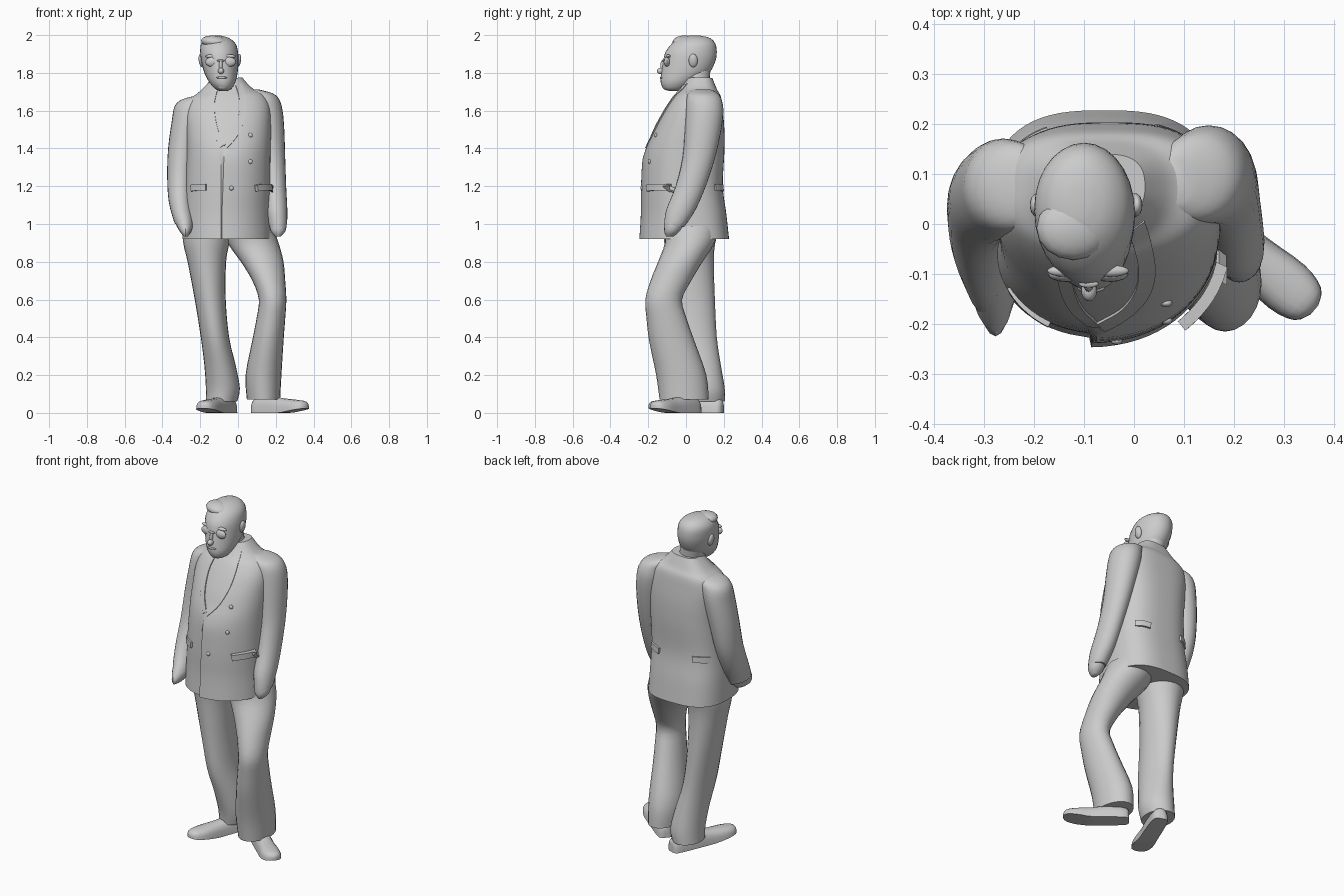
import bpy, bmesh, math
from mathutils import Vector
from mathutils.bvhtree import BVHTree

old = bpy.data.objects.get("Cube")
if old:
    bpy.data.objects.remove(old, do_unlink=True)

grey = bpy.data.materials.new("plain grey")
grey.use_nodes = True
grey.diffuse_color = (0.6, 0.6, 0.6, 1)
grey.node_tree.nodes["Principled BSDF"].inputs["Base Color"].default_value = (0.6, 0.6, 0.6, 1)


def finish(name, bm, angle=40):
    bmesh.ops.recalc_face_normals(bm, faces=bm.faces)
    mesh = bpy.data.meshes.new(name)
    bm.to_mesh(mesh)
    bm.free()
    mesh.materials.append(grey)
    obj = bpy.data.objects.new(name, mesh)
    bpy.context.collection.objects.link(obj)
    bpy.ops.object.select_all(action='DESELECT')
    obj.select_set(True)
    bpy.context.view_layer.objects.active = obj
    bpy.ops.object.shade_smooth_by_angle(angle=math.radians(angle))
    return obj


def smooth_rows(rows, steps):
    """Catmull-Rom interpolation through rows of numbers."""
    out = []
    for i in range(len(rows) - 1):
        a, b, c, d = rows[max(i - 1, 0)], rows[i], rows[i + 1], rows[min(i + 2, len(rows) - 1)]
        for s in range(steps):
            t = s / steps
            out.append([q + t * (r - p) / 2 + t * t * (p - 2.5 * q + 2 * r - e / 2)
                        + t ** 3 * (1.5 * (q - r) + (e - p) / 2)
                        for p, q, r, e in zip(a, b, c, d)])
    return out + [list(rows[-1])]


def skin(rings):
    """Join rings of points into a closed body."""
    bm = bmesh.new()
    loops = [[bm.verts.new(p) for p in ring] for ring in rings]
    n = len(loops[0])
    for low, high in zip(loops, loops[1:]):
        for i in range(n):
            j = (i + 1) % n
            bm.faces.new((low[i], low[j], high[j], high[i]))
    bm.faces.new(loops[0])
    bm.faces.new(loops[-1])
    return bm


def power(v, e):
    return math.copysign(abs(v) ** e, v)


def stack(rows, sides=24, steps=3, front=2.0, back=2.0):
    """Body from level sections: height, centre x, centre y, radius x, radius y."""
    rings = []
    for z, cx, cy, rx, ry in smooth_rows(rows, steps):
        ring = []
        for i in range(sides):
            a = math.tau * i / sides
            e = 2 / (back if i < sides / 2 else front)
            ring.append((cx + max(rx, .004) * power(math.cos(a), e),
                         cy + max(ry, .004) * power(math.sin(a), e), z))
        rings.append(ring)
    return skin(rings)


def blob(name, place, size, turn=0.0):
    bm = bmesh.new()
    bmesh.ops.create_uvsphere(bm, u_segments=16, v_segments=10, radius=1)
    bmesh.ops.scale(bm, vec=size, verts=bm.verts)
    obj = finish(name, bm)
    obj.location = place
    obj.rotation_euler.y = turn
    return obj


# Jacket body: sloping shoulders, overlapping front panel with a straight edge
jacket = stack([(.92, -.06, 0, .235, .228), (1.05, -.06, -.003, .23, .217), (1.2, -.055, -.012, .225, .207),
                (1.38, -.05, -.002, .222, .205), (1.5, -.05, .018, .225, .185), (1.6, -.055, .04, .225, .155),
                (1.67, -.06, .058, .2, .127), (1.71, -.065, .065, .14, .1),
                (1.77, -.06, .072, .082, .068)], sides=72, steps=5, front=2.2, back=2.8)
for i, v in enumerate(jacket.verts):
    x, y, z = v.co
    column = i % 72
    if z < 1.42 and column == 52:
        v.co.x, v.co.y = -.09, y - .003
    if column >= 53 and y < -.06:
        v.co.y -= .02 * max(0, min(1, (.12 - x) / .2)) * max(0, min(1, (1.46 - z) / .12))
    v.co.z += .07 * (x + .06) * max(0, min(1, (z - 1.45) / .15))
surface = BVHTree.FromBMesh(jacket)
finish("jacket_body", jacket, 35)


def on_jacket(x, z, side):
    hit = surface.ray_cast(Vector((x, side, z)), Vector((0, -side, 0)))[0]
    return hit if hit else Vector((x, side * .1, z))


def strip(name, path, width, thick, side=-1):
    """Cloth strip laid on the jacket; side is -1 for front, 1 for back."""
    rows = smooth_rows(path, 5)
    bm = bmesh.new()
    pairs = []
    for i, (x, z) in enumerate(rows):
        p, q = rows[max(i - 1, 0)], rows[min(i + 1, len(rows) - 1)]
        along = Vector((q[0] - p[0], q[1] - p[1])).normalized() * width / 2
        pairs.append([bm.verts.new(on_jacket(x + k * along.y, z - k * along.x, side)) for k in (-1, 1)])
    for a, b in zip(pairs, pairs[1:]):
        bm.faces.new((a[0], a[1], b[1], b[0]))
    bmesh.ops.recalc_face_normals(bm, faces=bm.faces)
    bmesh.ops.solidify(bm, geom=bm.faces[:], thickness=thick)
    bmesh.ops.translate(bm, verts=bm.verts, vec=(0, side * thick / 2, 0))
    return finish(name, bm)


# Lapels, pocket flaps and buttons
strip("left_lapel", [(.005, 1.74), (.025, 1.66), (.02, 1.57), (-.015, 1.48), (-.07, 1.415)], .034, .012)
strip("right_lapel", [(-.125, 1.71), (-.14, 1.64), (-.135, 1.56), (-.115, 1.48), (-.08, 1.415)], .03, .012)
for name, x, side in (("front_left", .13, -1), ("front_right", -.212, -1),
                      ("back_left", .085, 1), ("back_right", -.215, 1)):
    strip(name + "_pocket_flap", [(x - .04, 1.19), (x, 1.195), (x + .04, 1.195)], .034, .024, side)
for i, (x, z) in enumerate([(-.035, 1.19), (.065, 1.33), (.065, 1.47)]):
    blob(f"button_{i + 1}", on_jacket(x, z, -1), (.012, .008, .012))

# Sleeves flowing out of the shoulders, and hands
finish("left_sleeve", stack([(1.712, .08, .085, .03, .045), (1.692, .11, .09, .073, .078),
                             (1.66, .135, .095, .083, .093), (1.6, .15, .098, .086, .1),
                             (1.5, .165, .09, .08, .097), (1.35, .182, .068, .068, .086),
                             (1.2, .195, .025, .06, .08), (1.08, .203, -.025, .058, .078),
                             (1.01, .21, -.053, .05, .062), (.985, .211, -.063, .044, .054)]))
finish("left_hand", stack([(1.05, .208, -.04, .045, .055), (1.0, .212, -.062, .046, .052),
                           (.96, .212, -.075, .038, .04), (.935, .212, -.085, .015, .02)], sides=16))
finish("right_sleeve", stack([(1.678, -.2, .07, .03, .045), (1.66, -.225, .074, .07, .078),
                              (1.625, -.252, .075, .083, .093), (1.55, -.268, .07, .082, .1),
                              (1.4, -.293, .054, .077, .095), (1.25, -.306, .026, .069, .093),
                              (1.12, -.305, -.03, .062, .093), (1.03, -.29, -.085, .054, .093),
                              (1.0, -.286, -.1, .048, .09)]))
finish("right_hand", stack([(1.07, -.292, -.07, .048, .08), (1.0, -.282, -.112, .047, .09),
                            (.96, -.278, -.145, .03, .08), (.935, -.277, -.17, .012, .05)], sides=16))

# Trouser legs: one bent at the knee, one straight
finish("left_trouser_leg", stack([(.99, .05, .03, .13, .15), (.9, .08, .02, .135, .132), (.8, .128, -.03, .113, .118),
                                  (.7, .163, -.08, .087, .108), (.6, .183, -.118, .073, .097),
                                  (.5, .174, -.103, .076, .106), (.38, .158, -.075, .083, .12),
                                  (.2, .135, -.025, .095, .133), (.07, .135, -.01, .088, .13)]))
finish("right_trouser_leg", stack([(.99, -.165, .03, .125, .15), (.9, -.168, .02, .122, .135),
                                   (.8, -.165, .02, .102, .127), (.6, -.147, .028, .082, .125),
                                   (.4, -.122, .04, .075, .123), (.25, -.095, .07, .083, .115),
                                   (.13, -.08, .095, .09, .11), (.06, -.088, .1, .083, .105)]))


# Shoes: sections from heel to toe, with the toe curling up
def shoe(name, heel, toe):
    start, run = Vector(heel), Vector(toe) - Vector(heel)
    across = Vector((-run.y, run.x)).normalized()
    rings = []
    for t, w, h in smooth_rows([(0, .015, .055), (.05, .042, .075), (.3, .048, .09), (.55, .05, .078),
                                (.8, .056, .07), (.95, .042, .062), (1, .012, .045)], 3):
        ring = []
        for i in range(20):
            a = math.tau * i / 20
            p = start + run * t + across * w * power(math.cos(a), .8)
            lift = .06 * max(0, t - .6)
            ring.append((p.x, p.y, lift + (h - lift) * max(0, math.sin(a)) ** .7))
        rings.append(ring)
    finish(name, skin(rings))


shoe("left_shoe", (.085, .06), (.362, -.172))
shoe("right_shoe", (-.035, .195), (-.19, -.195))

# Neck and head
finish("neck", stack([(1.6, -.06, .05, .07, .07), (1.7, -.065, .045, .07, .075), (1.82, -.09, .05, .07, .08)]))
finish("shirt_collar", stack([(1.67, -.062, .04, .08, .08), (1.715, -.065, .045, .077, .08),
                              (1.738, -.068, .052, .073, .076)]))
finish("head", stack([(1.705, -.078, -.06, .02, .03), (1.715, -.078, -.06, .042, .058),
                      (1.75, -.083, -.04, .069, .094), (1.8, -.09, -.004, .088, .127),
                      (1.86, -.096, .017, .098, .138), (1.91, -.1, .027, .1, .136),
                      (1.955, -.104, .04, .091, .115), (1.985, -.108, .046, .06, .08),
                      (1.997, -.11, .046, .02, .03)], sides=28))

# Hair, ears and face
blob("hair_quiff", (-.122, -.008, 1.963), (.074, .064, .034), .12)
for name, x, tilt in (("left", .002, .15), ("right", -.194, -.15)):
    blob(name + "_ear", (x, .038, 1.865), (.014, .024, .036), tilt)
for name, x in (("left", -.048), ("right", -.136)):
    blob(name + "_lens", (x, -.1, 1.858), (.037, .016, .026))
    blob(name + "_brow", (x, -.094, 1.888), (.038, .012, .01))
blob("glasses_bridge", (-.091, -.12, 1.865), (.02, .008, .006))
blob("nose", (-.09, -.133, 1.81), (.016, .022, .017))
blob("nose_ridge", (-.091, -.122, 1.835), (.01, .014, .035))
blob("upper_lip", (-.086, -.128, 1.775), (.028, .01, .007))
blob("lower_lip", (-.085, -.125, 1.762), (.023, .009, .007))
blob("chin", (-.081, -.103, 1.727), (.028, .022, .018))
